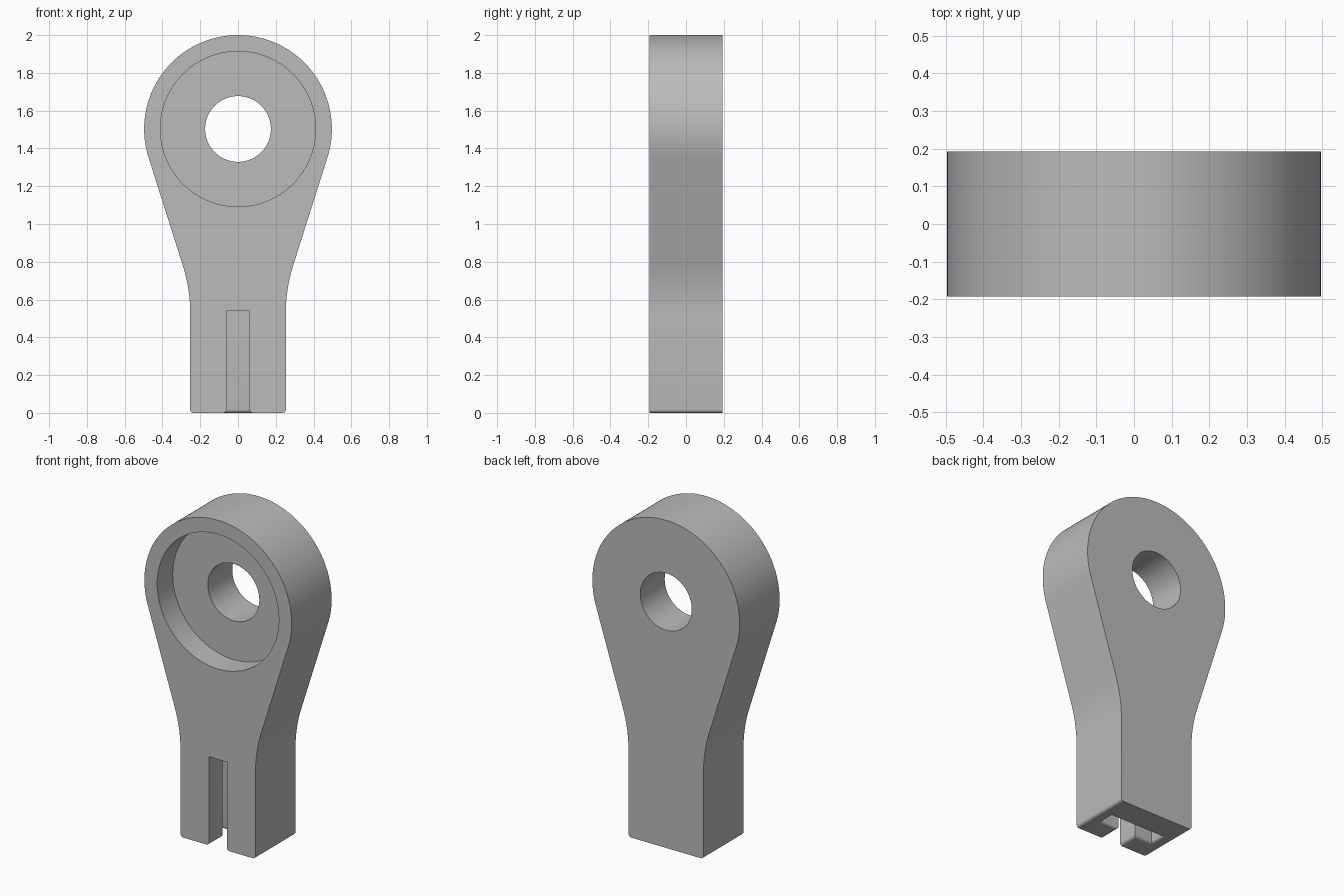
import bpy, bmesh
from math import sin, cos, tan, pi, radians

cube = bpy.data.objects.get("Cube")
if cube:
    bpy.data.objects.remove(cube, do_unlink=True)

HALF_DEPTH = 0.193
HEAD_R, HEAD_Z = 0.497, 1.503
NECK_X, BLEND_R, EDGE_R = 0.253, 0.85, 0.018
TAPER = radians(17.6)

grey = bpy.data.materials.new("plain grey")
grey.use_nodes = True
colour = (0.5, 0.5, 0.5, 1)
grey.diffuse_color = colour
grey.node_tree.nodes["Principled BSDF"].inputs["Base Color"].default_value = colour


def arc(cx, cz, r, a0, a1, n):
    return [(cx + r * cos(a0 + (a1 - a0) * i / n),
             cz + r * sin(a0 + (a1 - a0) * i / n)) for i in range(n + 1)]


def loft(name, rings):
    """Closed solid through matching rings of points."""
    bm = bmesh.new()
    loops = [[bm.verts.new(p) for p in ring] for ring in rings]
    n = len(loops[0])
    for a, b in zip(loops, loops[1:]):
        for i in range(n):
            j = (i + 1) % n
            bm.faces.new((a[i], a[j], b[j], b[i]))
    bm.faces.new(loops[0])
    bm.faces.new(loops[-1])
    bmesh.ops.recalc_face_normals(bm, faces=bm.faces)
    mesh = bpy.data.meshes.new(name)
    bm.to_mesh(mesh)
    bm.free()
    mesh.materials.append(grey)
    obj = bpy.data.objects.new(name, mesh)
    bpy.context.collection.objects.link(obj)
    return obj


def extrude(name, outline, y0, y1):
    return loft(name, [[(x, y, z) for x, z in outline] for y in (y0, y1)])


# Right half of the outline: rounded foot, neck blend, tapered flank, round head
tangent_x = HEAD_R * cos(TAPER)
tangent_z = HEAD_Z - HEAD_R * sin(TAPER)
corner_z = tangent_z - (tangent_x - NECK_X) / tan(TAPER)
blend_z = corner_z - BLEND_R * tan(TAPER / 2)
half = arc(NECK_X - EDGE_R, EDGE_R, EDGE_R, -pi / 2, 0, 6)
half += arc(NECK_X + BLEND_R, blend_z, BLEND_R, pi, pi - TAPER, 12)
half += arc(0, HEAD_Z, HEAD_R, -TAPER, pi / 2, 48)
outline = half + [(-x, z) for x, z in reversed(half[:-1])]
body = extrude("rod_end", outline, -HALF_DEPTH, HALF_DEPTH)

# Counterbore from the front and through hole
bore = extrude("counterbore_cutter", arc(0, HEAD_Z, 0.411, 0, 2 * pi, 96)[:-1],
               -0.3, -HALF_DEPTH + 0.15)
hole = extrude("hole_cutter", arc(0, HEAD_Z, 0.174, 0, 2 * pi, 72)[:-1], -0.3, 0.3)


# T-shaped slot open at the front and below, with a rounded lower mouth
def slot_ring(z, grow):
    slit, wide = 0.06 + grow, 0.18 + grow
    lip, back = -0.062 - grow, 0.025 + grow
    side = [(slit, -0.3), (slit, lip), (wide, lip), (wide, back)]
    return [(x, y, z) for x, y in side + [(-x, y) for x, y in reversed(side)]]


mouth = [slot_ring(EDGE_R * (1 - cos(a)), EDGE_R * (1 - sin(a)))
         for a in (i * pi / 12 for i in range(7))]
slot = loft("slot_cutter", [slot_ring(-0.1, EDGE_R)] + mouth + [slot_ring(0.54, 0)])

bpy.context.view_layer.objects.active = body
for cutter in (bore, hole, slot):
    mod = body.modifiers.new(cutter.name, 'BOOLEAN')
    mod.operation, mod.solver, mod.object = 'DIFFERENCE', 'EXACT', cutter
    bpy.ops.object.modifier_apply(modifier=mod.name)
    bpy.data.objects.remove(cutter, do_unlink=True)

# Smooth curved walls, sharp edges kept
bpy.ops.object.select_all(action='DESELECT')
body.select_set(True)
bpy.ops.object.shade_smooth_by_angle(angle=radians(30))
